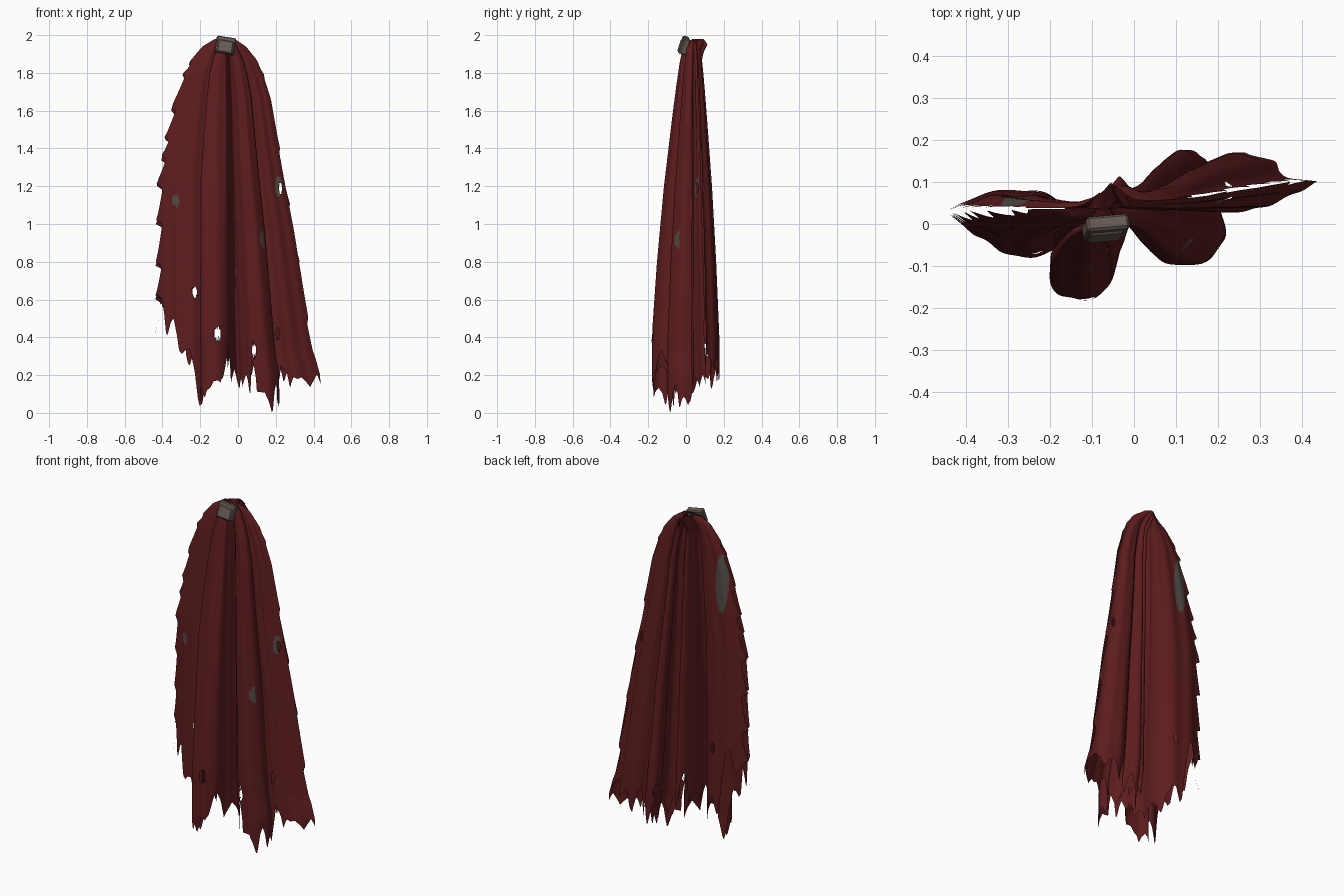
import bpy, bmesh, math, random
from mathutils import Vector

if "Cube" in bpy.data.objects:
    bpy.data.objects.remove(bpy.data.objects["Cube"])

random.seed(11)
TOP, XC = 1.98, -0.07


def material(name, rgb):
    m = bpy.data.materials.new(name)
    m.diffuse_color = (*rgb, 1)
    m.use_nodes = True
    m.node_tree.nodes["Principled BSDF"].inputs["Base Color"].default_value = m.diffuse_color
    return m


RED = material("dark red cloth", (0.11, 0.012, 0.013))
GREY = material("grey lining", (0.085, 0.07, 0.058))
METAL = material("dull clasp", (0.14, 0.108, 0.088))


def lerp_table(table, t):
    # piecewise linear lookup, keys ascending
    if t <= table[0][0]:
        return table[0][1]
    for (a, p), (b, q) in zip(table, table[1:]):
        if t <= b:
            return p + (q - p) * (t - a) / (b - a)
    return table[-1][1]


def smooth_curve(pts, n):
    # Catmull-Rom through pts, resampled evenly by length
    p = [Vector(q) for q in pts]
    p = [2 * p[0] - p[1]] + p + [2 * p[-1] - p[-2]]
    dense = []
    for i in range(1, len(p) - 2):
        a, b, c, d = p[i - 1:i + 3]
        for k in range(24):
            t = k / 24
            dense.append(0.5 * (2 * b + (c - a) * t + (2 * a - 5 * b + 4 * c - d) * t * t
                                + (3 * b - a - 3 * c + d) * t ** 3))
    dense.append(p[-2])
    length = [0]
    for a, b in zip(dense, dense[1:]):
        length.append(length[-1] + (b - a).length)
    xs = [(l, q.x) for l, q in zip(length, dense)]
    ys = [(l, q.y) for l, q in zip(length, dense)]
    return [(lerp_table(xs, length[-1] * i / n), lerp_table(ys, length[-1] * i / n))
            for i in range(n + 1)]


# spread of the folds with height: left, right and depth
LEFT = [(0, 1), (.6, 1), (.97, .99), (1.24, .98), (1.47, .86), (1.66, .74), (1.79, .62),
        (1.87, .48), (1.94, .32), (1.98, .14)]
RIGHT = [(0, 1), (.2, .99), (.33, .92), (.6, .84), (.97, .73), (1.24, .63), (1.47, .55),
         (1.66, .49), (1.79, .41), (1.87, .33), (1.94, .22), (1.98, .1)]
DEPTH = [(.4, 1), (.8, .87), (1.2, .7), (1.6, .48), (1.85, .33), (1.95, .24), (1.98, .02)]
# lowest tips of the hem across the width
HEM = [(-.43, .42), (-.34, .4), (-.27, .17), (-.2, .03), (-.1, .14), (0, .13), (.1, .08),
       (.15, 0), (.2, 0), (.3, .14), (.44, .1)]

FRONT = [(-.44, .02), (-.4, -.01), (-.35, -.045), (-.27, -.08), (-.19, -.065), (-.165, -.07),
         (-.2, -.125), (-.18, -.165), (-.12, -.18), (-.06, -.15), (-.03, -.06), (0, .01),
         (.03, -.04), (.08, -.085), (.13, -.1), (.19, -.075), (.22, -.02), (.21, .03),
         (.27, .03), (.35, .055), (.44, .1)]
# the back follows the insides of the two front folds
BACK = [(-.44, .03), (-.37, .07), (-.3, .082), (-.22, .075), (-.165, .04), (-.145, -.03),
        (-.15, -.11), (-.12, -.155), (-.08, -.13), (-.05, -.04), (-.02, .05), (.02, .07),
        (.05, .03), (.08, -.045), (.13, -.07), (.17, -.04), (.16, .03), (.11, .09),
        (.1, .155), (.13, .178), (.17, .155), (.19, .13), (.22, .15), (.28, .17),
        (.34, .15), (.38, .12), (.44, .1)]


def frayed_side(heights, amp):
    # torn tips hang down, each cut back sharply underneath
    def inset(z):
        for hi, lo in zip(heights, heights[1:]):
            if lo <= z < hi:
                return amp * min(1, (hi - z) / .02) * ((z - lo) / (hi - lo)) ** 0.7
        return 0
    return inset


def cloth(name, outline, lift, holes, patches, left, right, teeth):
    cols, rows = 260, 120
    curve = smooth_curve(outline, 400)
    xs = [(i / 400, p[0]) for i, p in enumerate(curve)]
    ys = [(i / 400, p[1]) for i, p in enumerate(curve)]
    # ragged hem: pointed tips, rounded notches
    zig, u = [], 0
    while u < 1:
        w = random.uniform(.6, 1.5) / teeth
        d = random.choice((.06, .1, .15, .2))
        tip = random.choice((0, 0, .04))
        zig += [(u, tip), (u + w * .08, tip + .01), (u + w * .3, d * .75), (u + w * .5, d),
                (u + w * .75, d * .65), (u + w * .92, .02)]
        u += w
    zig.append((max(u, 1), 0))
    bm = bmesh.new()
    columns = []
    for c in range(cols + 1):
        u = c / cols
        hem = max(0, lerp_table(HEM, lerp_table(xs, u)) + lift)
        tooth = lerp_table(zig, u)
        col = []
        for r in range(rows + 1):
            v = r / rows
            z = TOP - v * (TOP - hem) + tooth * v ** 5
            ue = min(max(u, left(z)), 1 - right(z))
            bx, by = lerp_table(xs, ue), lerp_table(ys, ue)
            s = lerp_table(LEFT if bx < XC else RIGHT, z)
            d = lerp_table(DEPTH, z)
            x = XC + (bx - XC) * s
            y = by * d + .04 * (1 - d) + .003 * math.sin(ue * 95 + z) * min(1, (TOP - z) * 4)
            if outline is BACK and z > 1.86:   # gathered lip behind the clasp
                y += .05 * min(1, (z - 1.86) / .08) * math.exp(-((x + .055) / .045) ** 2)
            col.append(bm.verts.new((x, y, z)))
        columns.append(col)

    def inside(p, spots):
        return any(((p.x - x) / rx) ** 2 + ((p.z - z) / rz) ** 2 < 1 for x, z, rx, rz in spots)

    for c in range(cols):
        for r in range(rows):
            q = (columns[c][r], columns[c][r + 1], columns[c + 1][r + 1], columns[c + 1][r])
            mid = (q[0].co + q[2].co) / 2
            area = (q[2].co - q[0].co).cross(q[3].co - q[1].co).length
            if area < 2e-6 or inside(mid, holes):
                continue
            f = bm.faces.new(q if outline is FRONT else q[::-1])
            f.smooth = True
            outer = outline is BACK or mid.z > 1.1 or mid.y < -.035
            f.material_index = 1 if outer and inside(mid, patches) else 0
    bmesh.ops.delete(bm, geom=[v for v in bm.verts if not v.link_faces], context='VERTS')
    me = bpy.data.meshes.new(name)
    bm.to_mesh(me)
    bm.free()
    me.materials.append(RED)
    me.materials.append(GREY)
    ob = bpy.data.objects.new(name, me)
    bpy.context.collection.objects.link(ob)


TEARS = [(-.11, .42, .018, .035), (.085, .33, .012, .035), (-.23, .64, .012, .03),
         (.225, 1.19, .009, .03), (.21, .42, .01, .03)]
cloth("front_cloth", FRONT, 0, TEARS,
      [(-.33, 1.12, .02, .035), (.145, .92, .03, .05), (.215, 1.2, .02, .055)],
      frayed_side((1.86, 1.8, 1.62, 1.46, 1.36, 1.21, 1.02, .8, .62, .42), .035),
      frayed_side((1.85, 1.79, 1.4, .5, .3), .012), 17)
cloth("back_cloth", BACK, .1, TEARS[:4], [(-.275, 1.62, .04, .17)],
      frayed_side((1.85, 1.79, 1.6, 1.45, 1.34, 1.2, 1.0, .78, .6, .43), .03),
      frayed_side((1.85, 1.79, 1.4, 1.1, .8, .5, .3), .018), 19)


# clasp: tilted bevelled plate with a raised face
def block(name, size, loc, rot):
    bpy.ops.mesh.primitive_cube_add(size=1, location=loc, rotation=rot)
    ob = bpy.context.object
    ob.name = name
    ob.scale = size
    bpy.ops.object.transform_apply(location=False, rotation=False, scale=True)
    m = ob.modifiers.new("bevel", 'BEVEL')
    m.width, m.segments = .006, 1
    ob.data.materials.append(METAL)


TILT = (math.radians(-16), math.radians(9), math.radians(5))
block("clasp", (.102, .036, .088), (-.067, -.008, 1.945), TILT)
block("clasp_face", (.084, .012, .07), (-.068, -.028, 1.939), TILT)
